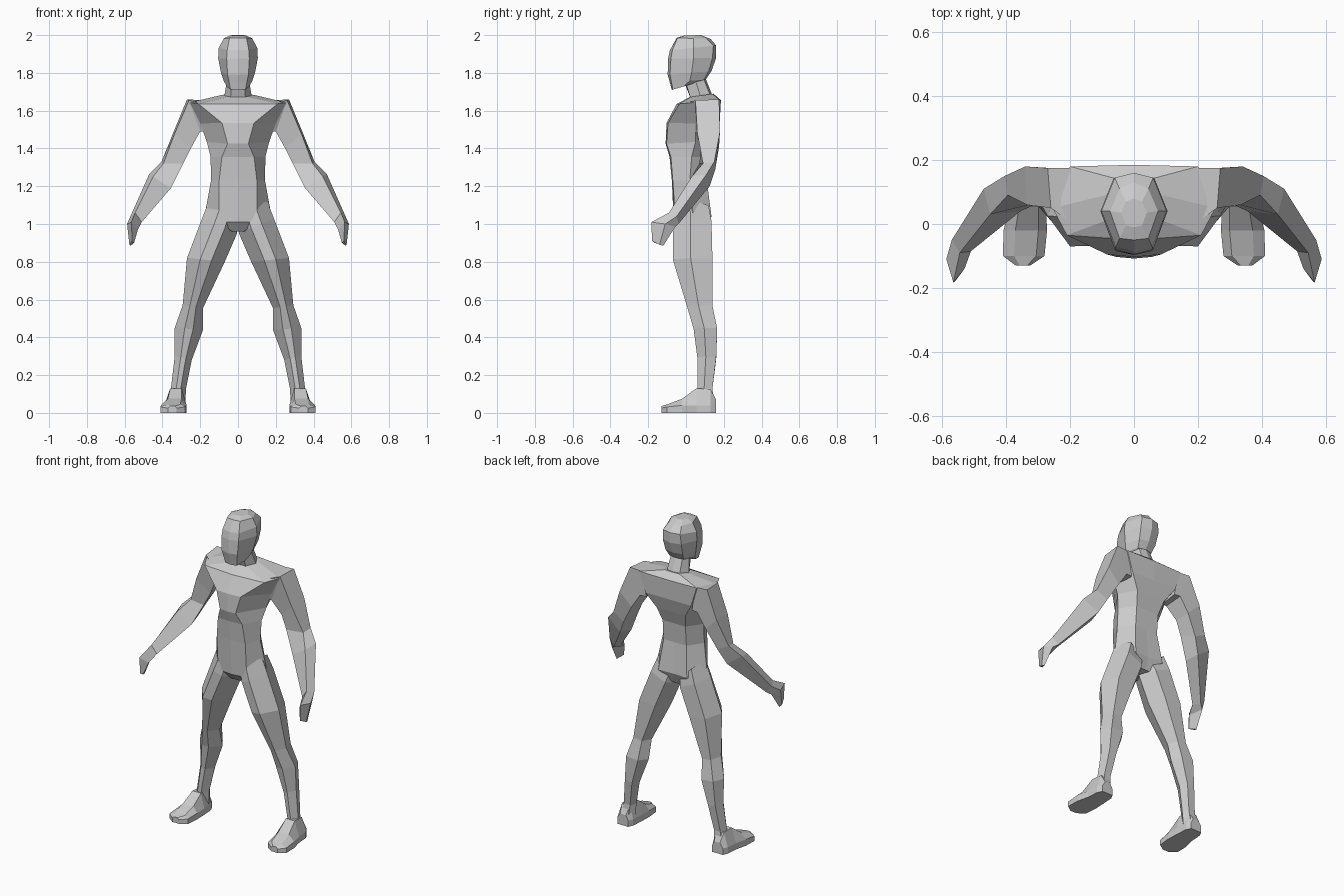
import bpy, bmesh

grey = bpy.data.materials.new("plain_grey")
grey.diffuse_color = (0.6, 0.6, 0.6, 1)


def loft(name, rings, mirrored=False):
    """Skin a stack of equal-length closed rings and cap both ends."""
    bm = bmesh.new()
    vr = [[bm.verts.new(p) for p in r] for r in rings]
    n = len(vr[0])
    for a, b in zip(vr, vr[1:]):
        for i in range(n):
            j = (i + 1) % n
            bm.faces.new((a[i], a[j], b[j], b[i]))
    bm.faces.new(vr[0][::-1])
    bm.faces.new(vr[-1])
    bmesh.ops.recalc_face_normals(bm, faces=bm.faces)
    me = bpy.data.meshes.new(name)
    bm.to_mesh(me)
    bm.free()
    me.materials.append(grey)
    ob = bpy.data.objects.new(name, me)
    bpy.context.collection.objects.link(ob)
    if mirrored:
        # mirror across the body's centre plane
        pivot = ob.modifiers.new("mirror", 'MIRROR')
        pivot.use_axis = (True, False, False)
        pivot.use_clip = False
        pivot.use_mirror_merge = False
    return ob


def body_ring(zf, zb, yf, fx, yfp, sx, ys, bx, ybp, yb):
    """Symmetric eight-point ring: front, front panel, side, back panel, back."""
    def z(y):
        return zf + (zb - zf) * (y - yf) / (yb - yf)
    half = [(fx, yfp), (sx, ys), (bx, ybp)]
    pts = [(0, yf)] + half + [(0, yb)] + [(-x, y) for x, y in reversed(half)]
    return [(x, y, z(y)) for x, y in pts]


# torso, crotch to collar
loft("torso", [body_ring(*r) for r in [
    (0.96, 0.97, -.02, .03, -.02, .05, .04, .03, .10, .10),
    (1.01, 1.04, -.065, .10, -.055, .18, .04, .10, .135, .13),
    (1.23, 1.23, -.075, .10, -.070, .143, .02, .08, .11, .11),
    (1.355, 1.355, -.087, .085, -.08, .145, .03, .08, .12, .12),
    (1.425, 1.44, -.108, .055, -.103, .165, .05, .10, .15, .15),
    (1.535, 1.53, -.103, .085, -.095, .20, .05, .16, .178, .178),
    (1.635, 1.655, -.05, .21, -.035, .255, .05, .20, .18, .185),
    (1.672, 1.69, .02, .05, .025, .09, .09, .05, .14, .145)]])

# neck
loft("neck", [body_ring(*r) for r in [
    (1.65, 1.68, .03, .04, .03, .075, .08, .045, .13, .14),
    (1.74, 1.78, -.005, .035, .0, .058, .05, .04, .09, .10)]])

# head, jaw to crown
loft("head", [body_ring(*r) for r in [
    (1.71, 1.745, -.075, .04, -.07, .06, -.01, .04, .04, .045),
    (1.75, 1.765, -.086, .047, -.077, .076, .02, .05, .095, .105),
    (1.79, 1.81, -.097, .055, -.085, .09, .03, .06, .12, .135),
    (1.875, 1.88, -.095, .06, -.08, .105, .04, .065, .14, .16),
    (1.92, 1.945, -.085, .057, -.072, .102, .04, .06, .145, .16),
    (1.985, 1.98, -.05, .045, -.045, .075, .04, .045, .11, .13),
    (1.998, 2.0, -.01, .025, -.005, .04, .035, .025, .07, .08)]])

# arm and hand: front top, back top, back under, front under
loft("arm", [
    [(.19, .00, 1.64), (.19, .175, 1.655), (.16, .17, 1.50), (.17, .05, 1.49)],
    [(.26, .05, 1.655), (.27, .175, 1.66), (.20, .175, 1.50), (.20, .05, 1.49)],
    [(.335, .06, 1.48), (.34, .18, 1.49), (.26, .175, 1.41), (.25, .08, 1.40)],
    [(.395, .09, 1.32), (.405, .15, 1.33), (.33, .155, 1.29), (.29, .07, 1.32)],
    [(.45, .03, 1.25), (.47, .11, 1.265), (.375, .125, 1.20), (.355, .04, 1.19)],
    [(.545, -.09, 1.06), (.57, -.05, 1.04), (.535, -.04, 1.00), (.51, -.085, 1.01)],
    [(.565, -.183, 1.01), (.587, -.11, 1.00), (.56, -.057, .985), (.53, -.14, .97)],
    [(.56, -.18, .91), (.575, -.14, .89), (.57, -.12, .885), (.55, -.165, .90)],
], True)


def leg_ring(zi, zo, xi, xo, yf, yb):
    """Six-sided limb ring, tilted from inner height zi to outer height zo."""
    w, d = xo - xi, yb - yf
    shape = [(0, .55), (.35, .03), (.65, 0), (1, .45), (.8, 1), (.25, 1)]
    return [(xi + w * u, yf + d * v, zi + (zo - zi) * u) for u, v in shape]


# leg, hip to ankle
loft("leg", [leg_ring(*r) for r in [
    (.97, 1.13, .005, .15, -.06, .12),
    (.95, 1.03, .005, .19, -.068, .135),
    (.80, .82, .07, .27, -.07, .14),
    (.555, .57, .185, .293, .005, .14),
    (.44, .45, .185, .335, .04, .165),
    (.28, .30, .245, .335, .06, .16),
    (.13, .13, .275, .355, .06, .14),
    (.03, .03, .28, .37, .06, .15)]], True)


def foot_ring(y, xi, xo, h):
    """Sole, low side wall and narrowed upper at one station along the foot."""
    w = xo - xi
    k = min(.04, h * .7)
    return [(xi, y, 0), (xo, y, 0), (xo, y, k), (xo - .27 * w, y, h),
            (xi + .2 * w, y, h), (xi, y, k)]


# foot, heel to toe
loft("foot", [foot_ring(*r) for r in [
    (.16, .295, .37, .07),
    (.13, .28, .385, .125),
    (.055, .275, .39, .13),
    (-.02, .272, .408, .075),
    (-.10, .28, .41, .045),
    (-.13, .325, .37, .036)]], True)
